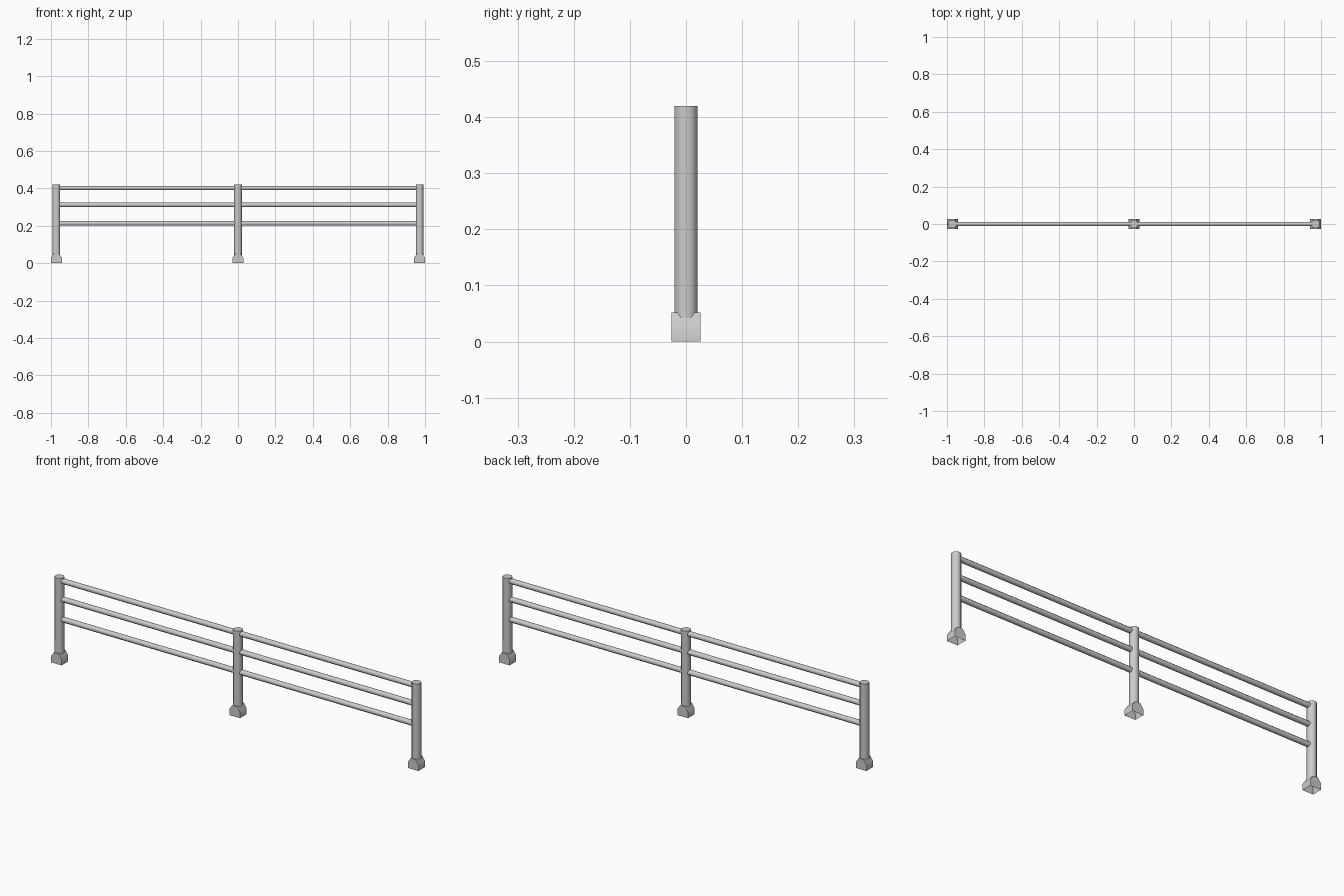
import bpy, bmesh, math
from mathutils import Matrix

if "Cube" in bpy.data.objects:
    bpy.data.objects.remove(bpy.data.objects["Cube"])


def make_object(name, bm):
    bmesh.ops.recalc_face_normals(bm, faces=bm.faces[:])
    mesh = bpy.data.meshes.new(name)
    bm.to_mesh(mesh)
    bm.free()
    obj = bpy.data.objects.new(name, mesh)
    bpy.context.collection.objects.link(obj)
    bpy.ops.object.select_all(action='DESELECT')
    obj.select_set(True)
    bpy.context.view_layer.objects.active = obj
    bpy.ops.object.shade_smooth_by_angle(angle=math.radians(50))
    return obj


def tube(name, apothem, length, matrix):
    # Eight-sided bar with flats facing the axes
    bm = bmesh.new()
    r = apothem / math.cos(math.pi / 8)
    bmesh.ops.create_cone(bm, cap_ends=True, segments=8, radius1=r, radius2=r, depth=length,
                          matrix=matrix @ Matrix.Rotation(math.pi / 8, 4, 'Z'))
    return make_object(name, bm)


def foot(name, x):
    # House-shaped profile extruded in depth, open underneath
    profile = [(-0.029, 0), (-0.029, 0.029), (-0.0135, 0.052),
               (0.0135, 0.052), (0.029, 0.029), (0.029, 0)]
    bm = bmesh.new()
    front = [bm.verts.new((x + px, -0.026, pz)) for px, pz in profile]
    back = [bm.verts.new((x + px, 0.026, pz)) for px, pz in profile]
    bm.faces.new(front)
    bm.faces.new(back[::-1])
    for i in range(len(profile) - 1):
        bm.faces.new((front[i], back[i], back[i + 1], front[i + 1]))
    return make_object(name, bm)


# Posts and their feet
for side, x in (("left", -0.971), ("middle", 0.0), ("right", 0.971)):
    tube(side + "_post", 0.0205, 0.38, Matrix.Translation((x, 0, 0.23)))
    foot(side + "_foot", x)

# Horizontal rails
for level, z in (("top", 0.402), ("middle", 0.312), ("bottom", 0.213)):
    tube(level + "_rail", 0.012, 1.92,
         Matrix.Translation((0, 0, z)) @ Matrix.Rotation(math.pi / 2, 4, 'Y'))
